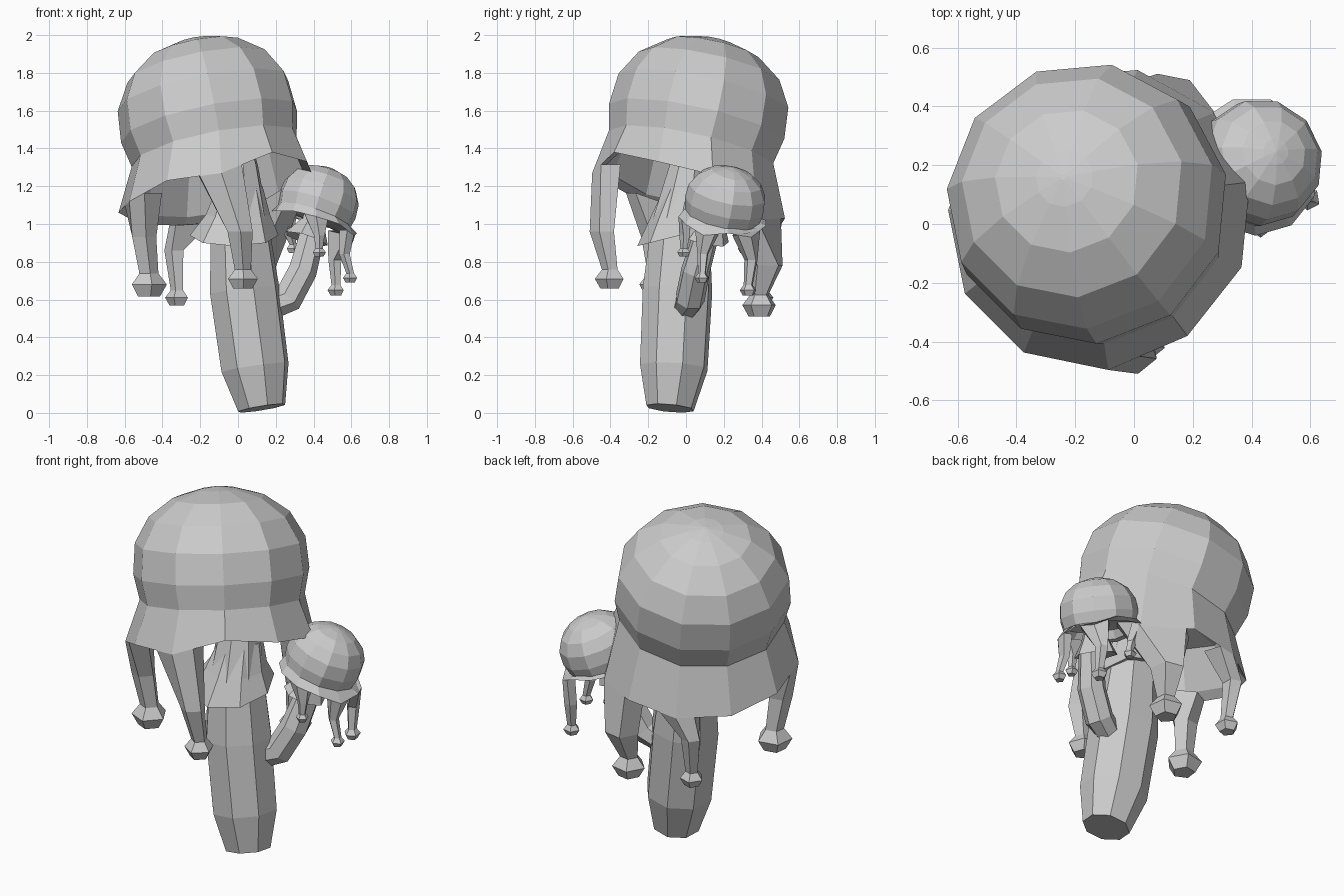
import bpy, bmesh, math
from mathutils import Vector

cube = bpy.data.objects.get("Cube")
if cube:
    bpy.data.objects.remove(cube, do_unlink=True)

grey = bpy.data.materials.new("pale_grey")
grey.use_nodes = True
grey.diffuse_color = (0.6, 0.6, 0.6, 1)
grey.node_tree.nodes["Principled BSDF"].inputs["Base Color"].default_value = (0.6, 0.6, 0.6, 1)


def loft(name, rings, cap_start=True, cap_end=True):
    """Skin a list of equal-length point rings into one flat-shaded object."""
    bm = bmesh.new()
    loops = [[bm.verts.new(p) for p in ring] for ring in rings]
    n = len(loops[0])
    for a, b in zip(loops, loops[1:]):
        for i in range(n):
            j = (i + 1) % n
            bm.faces.new((a[i], a[j], b[j], b[i]))
    if cap_start:
        bm.faces.new(list(reversed(loops[0])))
    if cap_end:
        bm.faces.new(loops[-1])
    bmesh.ops.recalc_face_normals(bm, faces=bm.faces)
    mesh = bpy.data.meshes.new(name)
    bm.to_mesh(mesh)
    bm.free()
    mesh.materials.append(grey)
    obj = bpy.data.objects.new(name, mesh)
    bpy.context.collection.objects.link(obj)


def ring(center, axis, radius, sides, turn=0.0):
    """Regular polygon around an axis, starting near +x."""
    axis = Vector(axis).normalized()
    u = Vector((1, 0, 0))
    u = (u - axis * u.dot(axis)).normalized()
    v = axis.cross(u)
    angles = [turn + math.tau * i / sides for i in range(sides)]
    return [Vector(center) + (u * math.cos(a) + v * math.sin(a)) * radius for a in angles]


def tube(name, path, sides, turn=0.0):
    """Tapering tube through (x, y, z, radius) stations, listed upward."""
    pts = [Vector(p[:3]) for p in path]
    rings = []
    for i, p in enumerate(path):
        axis = pts[min(i + 1, len(pts) - 1)] - pts[max(i - 1, 0)]
        rings.append(ring(pts[i], axis, p[3], sides, turn))
    loft(name, rings)


CAP_PROFILE = [(0.47, 0.01), (0.455, 0.10), (0.41, 0.25), (0.31, 0.385),
               (0.17, 0.465), (0.0, 0.48), (-0.14, 0.45)]


def mushroom_cap(name, center, axis, scale, rim_heights):
    """Tilted dome with an uneven flared skirt and a hollow underside; returns its rim."""
    center, axis = Vector(center), Vector(axis).normalized()
    turn, sides = math.radians(11), len(rim_heights)
    hang = axis + Vector((0, 0, 1))

    def level(t, r):
        return ring(center + axis * t * scale, axis, r * scale, sides, turn)

    rim = [p + hang * (z - p.z) / hang.z for p, z in zip(level(0, 0.53), rim_heights)]
    lip = [p + (center - p).normalized() * 0.06 * scale for p in rim]
    rings = [level(t, r) for t, r in CAP_PROFILE]
    rings += [rim, lip, level(-0.12, 0.40), level(-0.06, 0.10)]
    loft(name, rings)
    return rim


def drip(name, rim, i, width, middle, neck, foot, size):
    """Drip growing out of rim corner i, narrowing to a neck above a flared foot."""
    corner, before, after = rim[i], rim[i - 1], rim[(i + 1) % len(rim)]
    out = corner - sum(rim, Vector()) / len(rim)
    inward = Vector((-out.x, -out.y, 0)) * 0.2
    side_a, side_b = corner.lerp(before, width), corner.lerp(after, width)
    turn = math.atan2(out.y, out.x) - math.tau / 5
    x, y, z = foot
    stations = [(*middle, neck), (x, y, z + size * 0.65, size * 0.6),
                (x, y, z, size * 1.1), (x, y, z - size * 0.7, size * 0.7)]
    loft(name, [[side_a, corner, side_b, side_b + inward, side_a + inward]]
         + [ring(s[:3], (0, 0, 1), s[3], 5, turn) for s in stations])


# Large cap and its drips
rim = mushroom_cap("large_cap", (-0.15, 0.06, 1.53), (-0.2, 0.22, 1), 1.0,
                   [1.26, 1.02, 1.03, 0.99, 1.00, 1.06, 1.12, 1.23, 1.27, 1.38, 1.33])
drip("front_drip", rim, 8, 0.4, (0.01, -0.44, 0.96), 0.07, (0.025, -0.40, 0.71), 0.075)
drip("side_drip", rim, 6, 0.4, (-0.50, -0.17, 0.93), 0.068, (-0.475, -0.15, 0.68), 0.09)
drip("narrow_back_drip", rim, 3, 0.34, (-0.335, 0.43, 0.86), 0.055, (-0.32, 0.40, 0.61), 0.06)
drip("wide_back_drip", rim, 1, 0.85, (0.12, 0.425, 0.78), 0.095, (0.10, 0.39, 0.57), 0.085)

# Main stem and its collar
tube("main_stem", [(0.125, -0.085, 0.025, 0.13), (0.09, -0.065, 0.24, 0.185),
                   (0.035, -0.045, 0.65, 0.19), (0.01, -0.03, 0.98, 0.16),
                   (0.0, 0.02, 1.3, 0.11), (-0.05, 0.04, 1.5, 0.10)], 8, 0.25)
loft("stem_collar", [ring((0.01, 0.01, 1.2), (0, 0, 1), 0.12, 8),
                     ring((0.0, -0.02, 1.05), (0, -0.1, 1), 0.17, 8),
                     ring((-0.02, -0.03, 0.94), (0, -0.25, 1), 0.235, 8),
                     ring((0.01, -0.02, 0.97), (0, -0.25, 1), 0.15, 8)], cap_end=False)

# Branch stem and its collar
tube("branch_stem", [(0.18, 0.0, 0.56, 0.07), (0.26, 0.02, 0.60, 0.08),
                     (0.34, 0.05, 0.75, 0.078), (0.385, 0.10, 0.92, 0.07),
                     (0.41, 0.17, 1.12, 0.05)], 7)
loft("branch_collar", [ring((0.39, 0.14, 1.03), (0, 0, 1), 0.06, 7),
                       ring((0.36, 0.11, 0.92), (0.3, 0.2, 1), 0.12, 7),
                       ring((0.37, 0.11, 0.94), (0.3, 0.2, 1), 0.07, 7)], cap_end=False)

# Small cap and its drips
rim = mushroom_cap("small_cap", (0.42, 0.205, 1.1), (0.33, 0.22, 1), 0.45,
                   [0.95, 0.93, 0.99, 1.02, 1.05, 1.07, 1.07, 1.07, 1.04, 1.00, 0.94])
drip("small_front_drip", rim, 8, 0.5, (0.43, -0.005, 0.94), 0.03, (0.43, -0.01, 0.85), 0.033)
drip("small_outer_drip", rim, 10, 0.45, (0.565, 0.09, 0.84), 0.03, (0.595, 0.085, 0.715), 0.036)
drip("small_back_drip", rim, 1, 0.6, (0.515, 0.345, 0.81), 0.037, (0.52, 0.33, 0.65), 0.042)
drip("small_inner_drip", rim, 4, 0.4, (0.27, 0.30, 0.95), 0.03, (0.29, 0.31, 0.87), 0.033)
